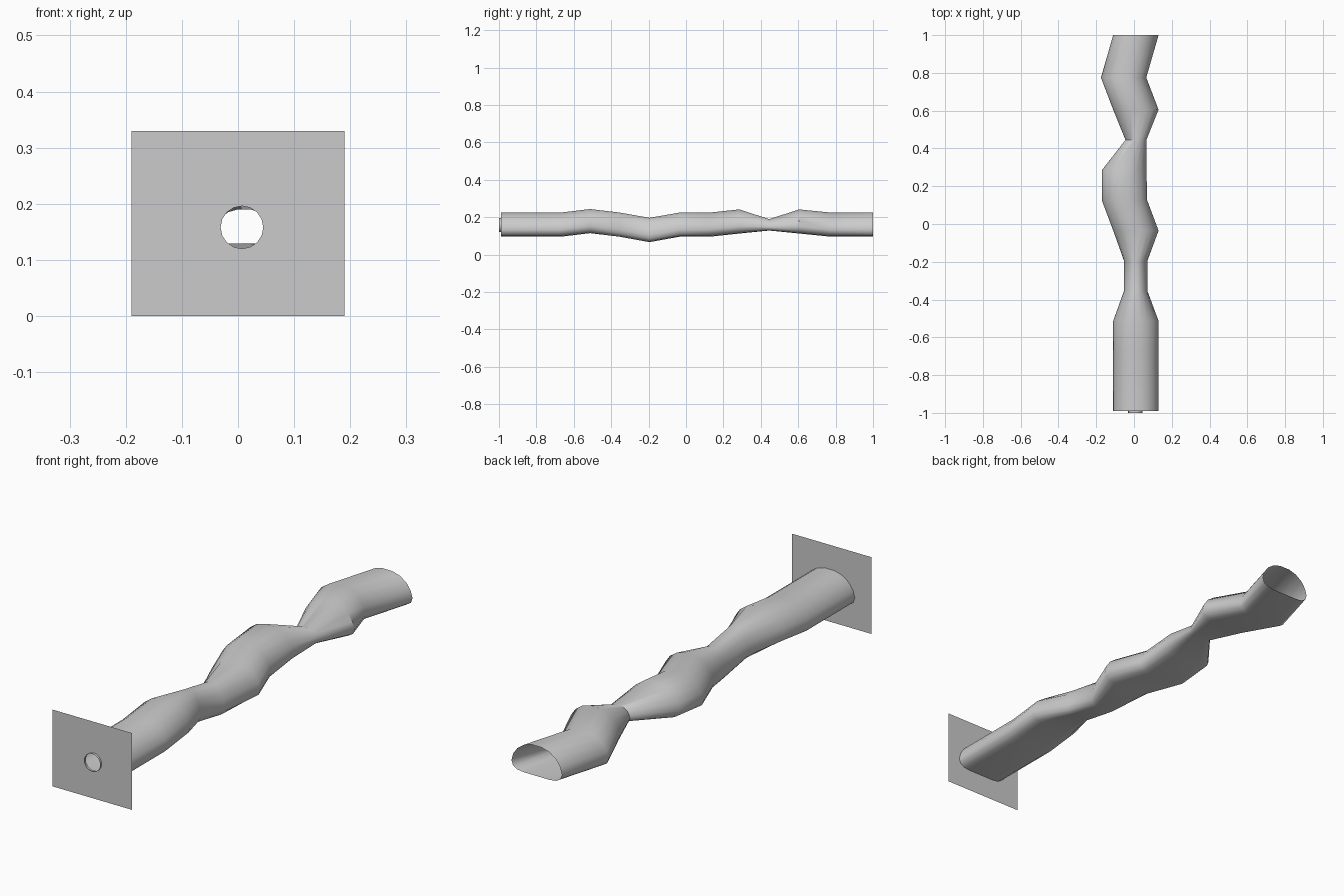
import bpy, bmesh, math

if "Cube" in bpy.data.objects:
    bpy.data.objects.remove(bpy.data.objects["Cube"])

# half outline of the arched cross-section, from top to flat bottom (unit size)
HALF = [(.2, 1), (.5, .84), (.76, .5), (.93, .05), (1, -.42),
        (.94, -.74), (.77, -.94), (.5, -1)]
PROFILE = HALF + [(-x, z) for x, z in reversed(HALF)]

# tunnel stations: y, x min, x max, z min, z max
STATIONS = [
    (-.99, -.11, .13, .096, .225),
    (-.67, -.11, .13, .096, .225),
    (-.513, -.11, .13, .115, .244),
    (-.354, -.053, .071, .096, .225),
    (-.195, -.053, .071, .067, .197),
    (-.035, -.11, .13, .096, .225),
    (.125, -.17, .07, .096, .225),
    (.285, -.17, .066, .113, .242),
    (.445, -.045, .066, .129, .19),
    (.605, -.11, .13, .113, .242),
    (.775, -.175, .065, .096, .225),
    (1.0, -.11, .13, .096, .225),
]


def finish(bm, name, smooth=False):
    bmesh.ops.recalc_face_normals(bm, faces=bm.faces[:])
    mesh = bpy.data.meshes.new(name)
    bm.to_mesh(mesh)
    bm.free()
    ob = bpy.data.objects.new(name, mesh)
    bpy.context.collection.objects.link(ob)
    if smooth:
        bpy.ops.object.select_all(action='DESELECT')
        ob.select_set(True)
        bpy.context.view_layer.objects.active = ob
        bpy.ops.object.shade_smooth_by_angle(angle=math.radians(40))
    return ob


def loft(rings, name):
    """Open tube through a list of closed rings."""
    bm = bmesh.new()
    loops = [[bm.verts.new(p) for p in ring] for ring in rings]
    for a, b in zip(loops, loops[1:]):
        n = len(a)
        for i in range(n):
            j = (i + 1) % n
            bm.faces.new((a[i], a[j], b[j], b[i]))
    return finish(bm, name, True)


def circle(y, n=16, r=.038, cx=.007, cz=.158):
    return [(cx + r * math.cos(2 * math.pi * i / n), y,
             cz + r * math.sin(2 * math.pi * i / n)) for i in range(n)]


# winding tunnel
loft([[((x0 + x1) / 2 + px * (x1 - x0) / 2, y, (z0 + z1) / 2 + pz * (z1 - z0) / 2)
       for px, pz in PROFILE] for y, x0, x1, z0, z1 in STATIONS], "tunnel")

# short collar round the entrance hole
loft([circle(-1.0), circle(-.99)], "entrance_collar")

# flat front wall with the round hole
Y, W, H = -.99, .19, .33
bm = bmesh.new()
edges = []
for ring in ([(-W, Y, 0), (W, Y, 0), (W, Y, H), (-W, Y, H)], circle(Y)):
    vs = [bm.verts.new(p) for p in ring]
    edges += [bm.edges.new((vs[i - 1], vs[i])) for i in range(len(vs))]
bmesh.ops.triangle_fill(bm, edges=edges, use_beauty=True, normal=(0, -1, 0))
finish(bm, "front_wall")
